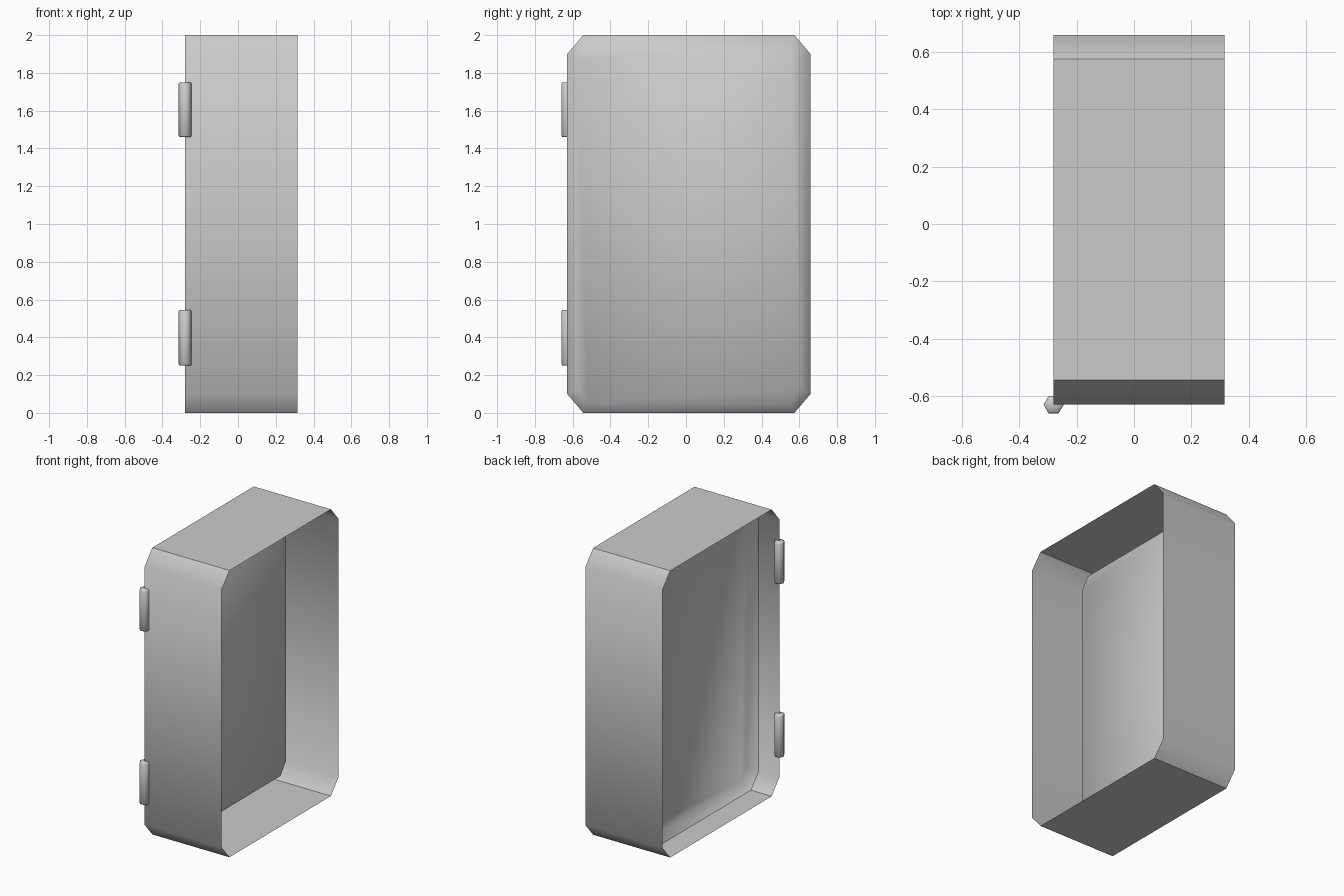
import bpy, bmesh, math

if "Cube" in bpy.data.objects:
    bpy.data.objects.remove(bpy.data.objects["Cube"])

X0, X1 = -0.28, 0.315        # open frame depth
YC, HY, HZ = 0.015, 0.644, 1.0
CY, CZ = 0.085, 0.1          # corner cuts


def octagon(d=0.0):
    """Cut-corner rectangle in the YZ plane, offset inward by d."""
    a, b = HY - d, HZ - d
    cy, cz = CY - 0.46 * d, CZ - 0.37 * d
    cy, cz = cy - 0.08 * d, cz - 0.0 * d
    quarter = [(a, b - cz), (a - cy, b)]
    pts = quarter + [(-y, z) for y, z in quarter[::-1]]
    pts += [(-y, -z) for y, z in pts]
    return [(YC + y, HZ + z) for y, z in pts]


def loft(name, rings, cap_start, cap_end, angle):
    """Join rings of points with quads, then smooth below the given angle."""
    bm = bmesh.new()
    loops = [[bm.verts.new(p) for p in ring] for ring in rings]
    for a, b in zip(loops, loops[1:]):
        for i in range(len(a)):
            j = (i + 1) % len(a)
            bm.faces.new((a[i], a[j], b[j], b[i]))
    if cap_start:
        bm.faces.new(loops[0][::-1])
    if cap_end:
        bm.faces.new(loops[-1])
    bmesh.ops.recalc_face_normals(bm, faces=bm.faces)
    me = bpy.data.meshes.new(name)
    bm.to_mesh(me)
    bm.free()
    me.shade_smooth()
    me.set_sharp_from_angle(angle=math.radians(angle))
    ob = bpy.data.objects.new(name, me)
    bpy.context.collection.objects.link(ob)
    return ob


def at_x(x, pts):
    return [(x, y, z) for y, z in pts]


# Thin open frame
loft("door_frame", [at_x(X0, octagon()), at_x(X1, octagon())], False, False, 45)

# Raised panel: sloped border rising from the frame to a flat middle
loft("door_panel", [at_x(-0.12, octagon()), at_x(-0.057, octagon(0.05))],
     False, True, 80)

# Two six-sided hinge barrels with softened ends
for label, z0, z1 in (("lower", 0.25, 0.545), ("upper", 1.46, 1.75)):
    rings = []
    for z, r in ((z0, 0.029), (z0 + 0.008, 0.035), (z1 - 0.008, 0.035), (z1, 0.029)):
        rings.append([(-0.28 + r * math.cos(k * math.pi / 3),
                       -0.629 + r * math.sin(k * math.pi / 3), z) for k in range(6)])
    loft(label + "_hinge", rings, True, True, 65)
